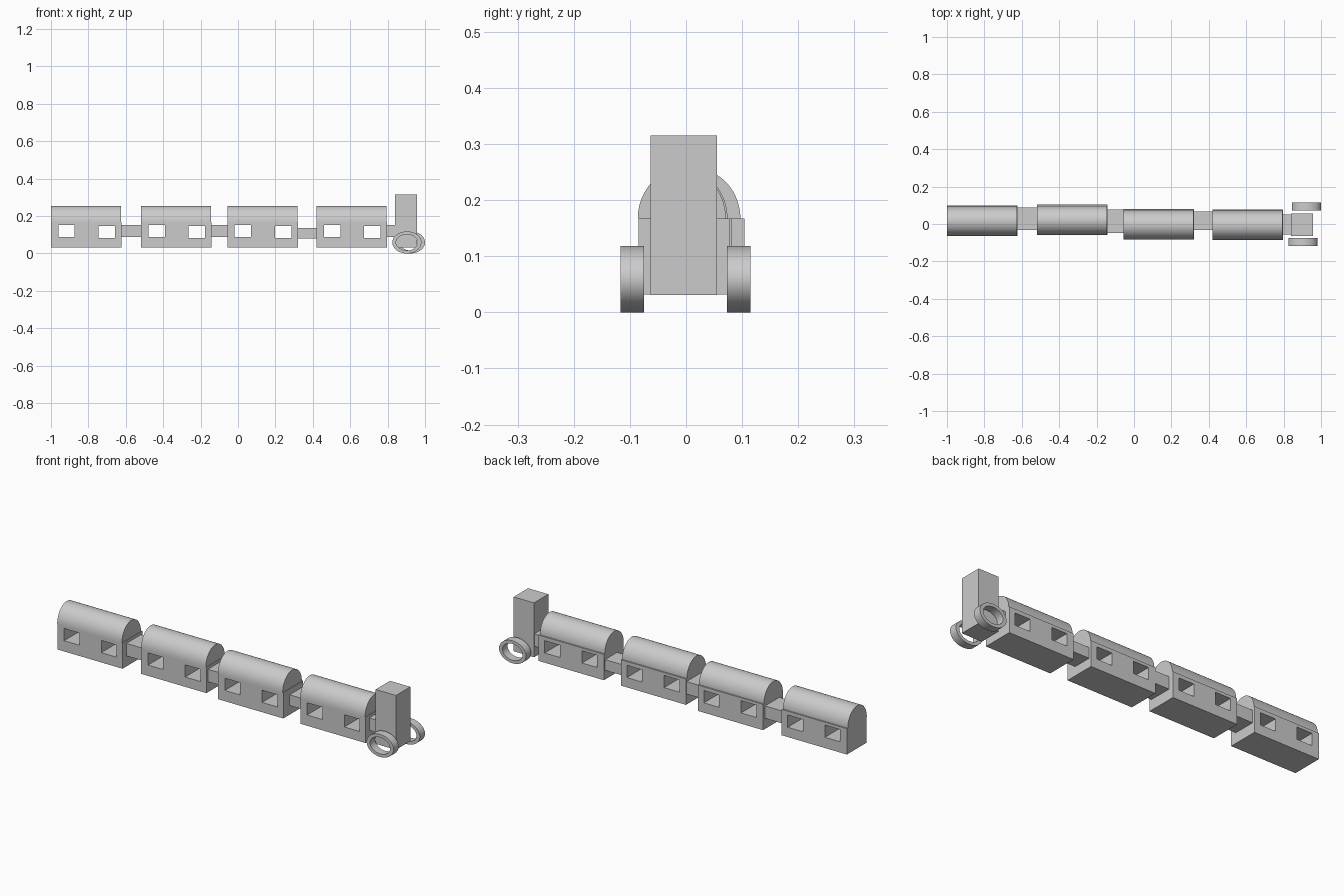
import bpy, bmesh, math

if "Cube" in bpy.data.objects:
    bpy.data.objects.remove(bpy.data.objects["Cube"])

def add_mesh(name, bm):
    bmesh.ops.recalc_face_normals(bm, faces=bm.faces)
    me = bpy.data.meshes.new(name)
    bm.to_mesh(me)
    bm.free()
    ob = bpy.data.objects.new(name, me)
    bpy.context.collection.objects.link(ob)
    return ob

def box(name, x, y, z):
    """Box from (min, max) pairs."""
    bm = bmesh.new()
    bmesh.ops.create_cube(bm, size=1)
    for v in bm.verts:
        v.co = [r[0] + (c + 0.5) * (r[1] - r[0]) for r, c in zip((x, y, z), v.co)]
    return add_mesh(name, bm)

def activate(ob):
    bpy.ops.object.select_all(action='DESELECT')
    ob.select_set(True)
    bpy.context.view_layer.objects.active = ob

def smooth(ob):
    activate(ob)
    bpy.ops.object.shade_smooth_by_angle(angle=math.radians(30))

def cut(ob, cutter):
    activate(ob)
    mod = ob.modifiers.new("window", 'BOOLEAN')
    mod.operation = 'DIFFERENCE'
    mod.solver = 'EXACT'
    mod.object = cutter
    bpy.ops.object.modifier_apply(modifier=mod.name)
    bpy.data.objects.remove(cutter)

def arched_roof(name, x, y, z, height, n=32):
    """Half-elliptical prism running along x."""
    mid, half = (y[0] + y[1]) / 2, (y[1] - y[0]) / 2
    bm = bmesh.new()
    arc = [bm.verts.new((x[0], mid + half * math.cos(math.pi * i / n),
                         z + height * math.sin(math.pi * i / n))) for i in range(n + 1)]
    face = bm.faces.new(arc)
    ext = bmesh.ops.extrude_face_region(bm, geom=[face], use_keep_orig=True)
    new = [g for g in ext["geom"] if isinstance(g, bmesh.types.BMVert)]
    bmesh.ops.translate(bm, verts=new, vec=(x[1] - x[0], 0, 0))
    smooth(add_mesh(name, bm))

def ring_wheel(name, cx, y, cz, outer, inner, n=32):
    """Open oval ring with its axis along y."""
    bm = bmesh.new()
    loops = []
    for (rx, rz), yy in ((outer, y[0]), (outer, y[1]), (inner, y[1]), (inner, y[0])):
        loops.append([bm.verts.new((cx + rx * math.cos(2 * math.pi * i / n), yy,
                                    cz + rz * math.sin(2 * math.pi * i / n))) for i in range(n)])
    for k in range(4):
        a, b = loops[k], loops[(k + 1) % 4]
        for i in range(n):
            j = (i + 1) % n
            bm.faces.new((a[i], a[j], b[j], b[i]))
    smooth(add_mesh(name, bm))

# Carriages: solid body with two window tunnels, arched roof flush at the front
LENGTH, FLOOR, EAVES, ROOF = 0.377, 0.032, 0.167, 0.088
cars = [(-1.0, -0.063, 0.10), (-0.518, -0.059, 0.104),
        (-0.057, -0.083, 0.081), (0.42, -0.085, 0.078)]
for i, (x0, y0, y1) in enumerate(cars, 1):
    body = box(f"carriage_body_{i}", (x0, x0 + LENGTH), (y0, y1), (FLOOR, EAVES))
    for dx, z0 in ((0.039, 0.088), (0.254, 0.083)):
        cut(body, box("window_cutter", (x0 + dx, x0 + dx + 0.088),
                      (y0 - 0.1, y1 + 0.1), (z0, z0 + 0.064)))
    arched_roof(f"carriage_roof_{i}", (x0, x0 + LENGTH - 0.003),
                (y0 - 0.001, y1 - 0.007), EAVES, ROOF)

# Couplings between the carriages and to the engine
couplings = [((-0.63, -0.51), (-0.031, 0.087), (0.087, 0.152)),
             ((-0.15, -0.05), (-0.047, 0.077), (0.087, 0.152)),
             ((0.31, 0.43), (-0.031, 0.068), (0.08, 0.136)),
             ((0.79, 0.845), (-0.055, 0.052), (0.087, 0.152))]
for i, c in enumerate(couplings, 1):
    box(f"coupling_{i}", *c)

# Engine block and its two ring wheels
box("engine_block", (0.84, 0.957), (-0.063, 0.055), (0.031, 0.315))
for side, cx, y in (("front", 0.903, (-0.117, -0.075)), ("back", 0.922, (0.073, 0.115))):
    ring_wheel(f"wheel_{side}", cx, y, 0.059, (0.078, 0.059), (0.058, 0.043))
